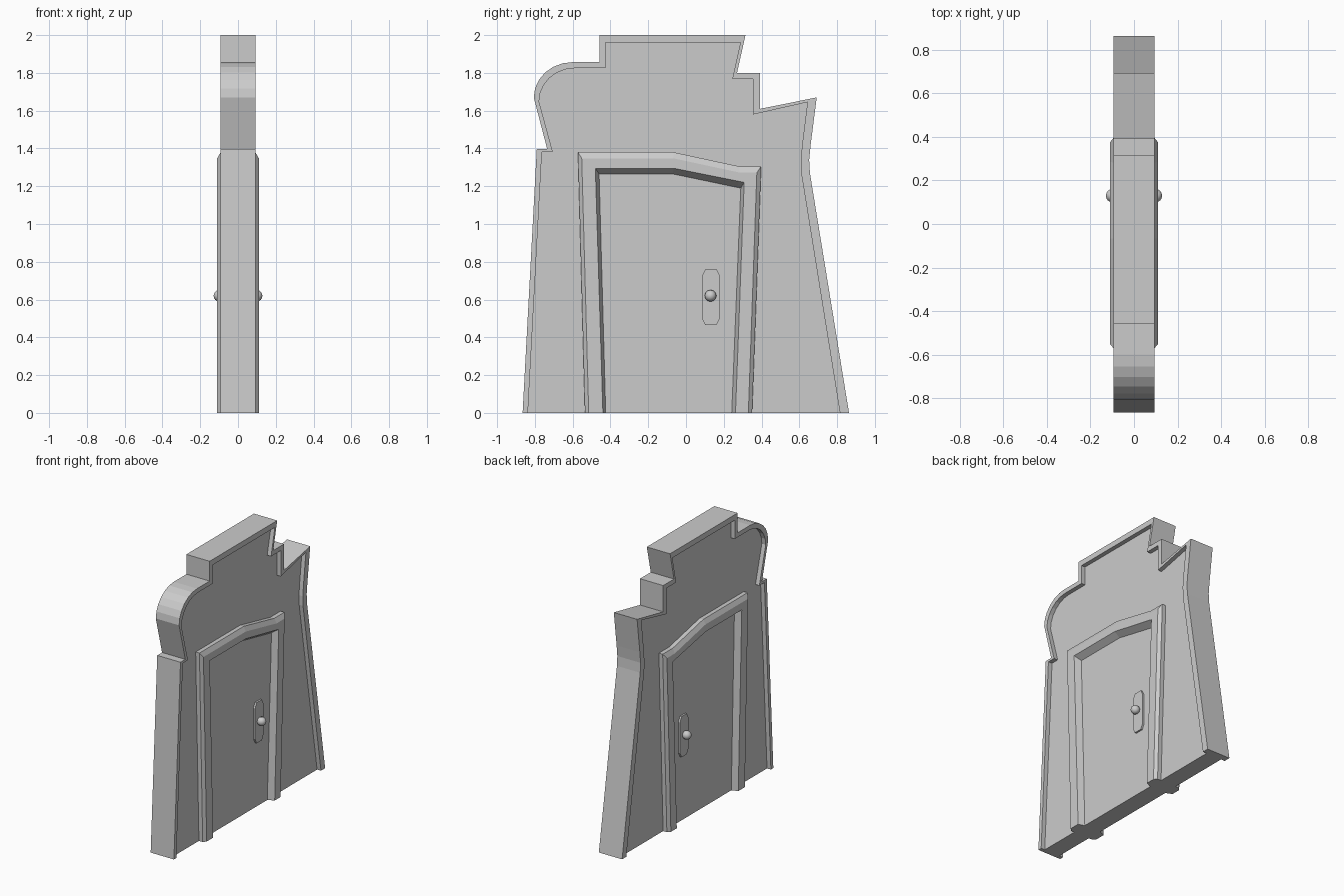
import bpy, bmesh
from math import cos, sin, pi

if "Cube" in bpy.data.objects:
    bpy.data.objects.remove(bpy.data.objects["Cube"])


def make_object(name, bm):
    bmesh.ops.recalc_face_normals(bm, faces=bm.faces)
    mesh = bpy.data.meshes.new(name)
    bm.to_mesh(mesh)
    bm.free()
    obj = bpy.data.objects.new(name, mesh)
    bpy.context.collection.objects.link(obj)
    return obj


def loft(name, sections, ring=False):
    """Skin open (y, z) profiles placed at successive x values.
    ring=True joins last section to first; otherwise both ends are capped."""
    bm = bmesh.new()
    rows = [[bm.verts.new((x, y, z)) for y, z in prof] for x, prof in sections]
    for a, b in zip(rows, rows[1:] + (rows[:1] if ring else [])):
        for i in range(len(a) - 1):
            bm.faces.new((a[i], a[i + 1], b[i + 1], b[i]))
    if not ring:
        bm.faces.new(rows[0])
        bm.faces.new(rows[-1])
    for end in (0, -1) if ring else ():
        bm.faces.new([r[end] for r in rows])
    if not ring:
        bm.faces.new([r[0] for r in rows] + [r[-1] for r in reversed(rows)])
    return make_object(name, bm)


def arc(cy, cz, ry, rz, n=6):
    return [(cy - ry * cos(pi / 2 * i / n), cz + rz * sin(pi / 2 * i / n))
            for i in range(n + 1)]


# Crooked wall outline, and the inner edge of its raised rim
outer = [(-.865, 0), (-.79, 1.397), (-.735, 1.397)] + arc(-.6, 1.67, .206, .187) + [
    (-.457, 1.857), (-.457, 2), (.315, 2), (.27, 1.8), (.393, 1.8), (.393, 1.61),
    (.692, 1.67), (.66, 1.42), (.652, 1.34), (.656, 1.27), (.863, 0)]
inner = [(-.837, 0), (-.763, 1.38), (-.705, 1.38)] + arc(-.59, 1.648, .188, .177) + [
    (-.425, 1.825), (-.425, 1.96), (.288, 1.96), (.245, 1.767), (.356, 1.767), (.356, 1.58),
    (.643, 1.645), (.615, 1.42), (.608, 1.34), (.61, 1.27), (.815, 0)]
loft("wall", [(-.062, inner), (-.093, inner), (-.093, outer),
              (.093, outer), (.093, inner), (.062, inner)])

# Door frame profiles from the outside in
f0 = [(-.535, 0), (-.572, 1.38), (-.066, 1.38), (.282, 1.305), (.398, 1.305), (.35, 0)]
f1 = [(-.515, 0), (-.552, 1.348), (-.068, 1.348), (.285, 1.272), (.375, 1.272), (.33, 0)]
f2 = [(-.44, 0), (-.48, 1.295), (-.066, 1.295), (.28, 1.226), (.308, 1.22), (.262, 0)]
f3 = [(-.425, 0), (-.46, 1.265), (-.07, 1.265), (.27, 1.194), (.29, 1.19), (.242, 0)]
loft("door", [(-.065, f3), (.065, f3)])

# Handle plate outline with clipped corners
py, pz, w, h, c = .132, .613, .048, .147, .018
plate = [(py - w, pz - h + 2 * c), (py - w, pz + h - 2 * c), (py - w + c, pz + h),
         (py + w - c, pz + h), (py + w, pz + h - 2 * c), (py + w, pz - h + 2 * c),
         (py + w - c, pz - h), (py - w + c, pz - h)]

for side, label in ((1, "right"), (-1, "left")):
    loft("frame_" + label, [(side * x, p) for x, p in (
        (.06, f0), (.092, f0), (.11, f1), (.11, f2), (.064, f3), (.06, f3))], ring=True)

    # Handle plate
    bm = bmesh.new()
    face = bm.faces.new([bm.verts.new((side * .063, y, z)) for y, z in plate])
    ext = bmesh.ops.extrude_face_region(bm, geom=[face])
    for v in ext["geom"]:
        if isinstance(v, bmesh.types.BMVert):
            v.co.x = side * .078
    make_object("handle_plate_" + label, bm)

    # Knob and stem
    bpy.ops.mesh.primitive_uv_sphere_add(segments=12, ring_count=8, radius=.031,
                                         location=(side * .098, .13, .62),
                                         rotation=(0, pi / 2, 0))
    bpy.context.object.name = "knob_" + label
    bpy.ops.object.shade_smooth_by_angle()
    bpy.ops.mesh.primitive_cylinder_add(vertices=8, radius=.015, depth=.03,
                                        location=(side * .082, .13, .62),
                                        rotation=(0, pi / 2, 0))
    bpy.context.object.name = "knob_stem_" + label
